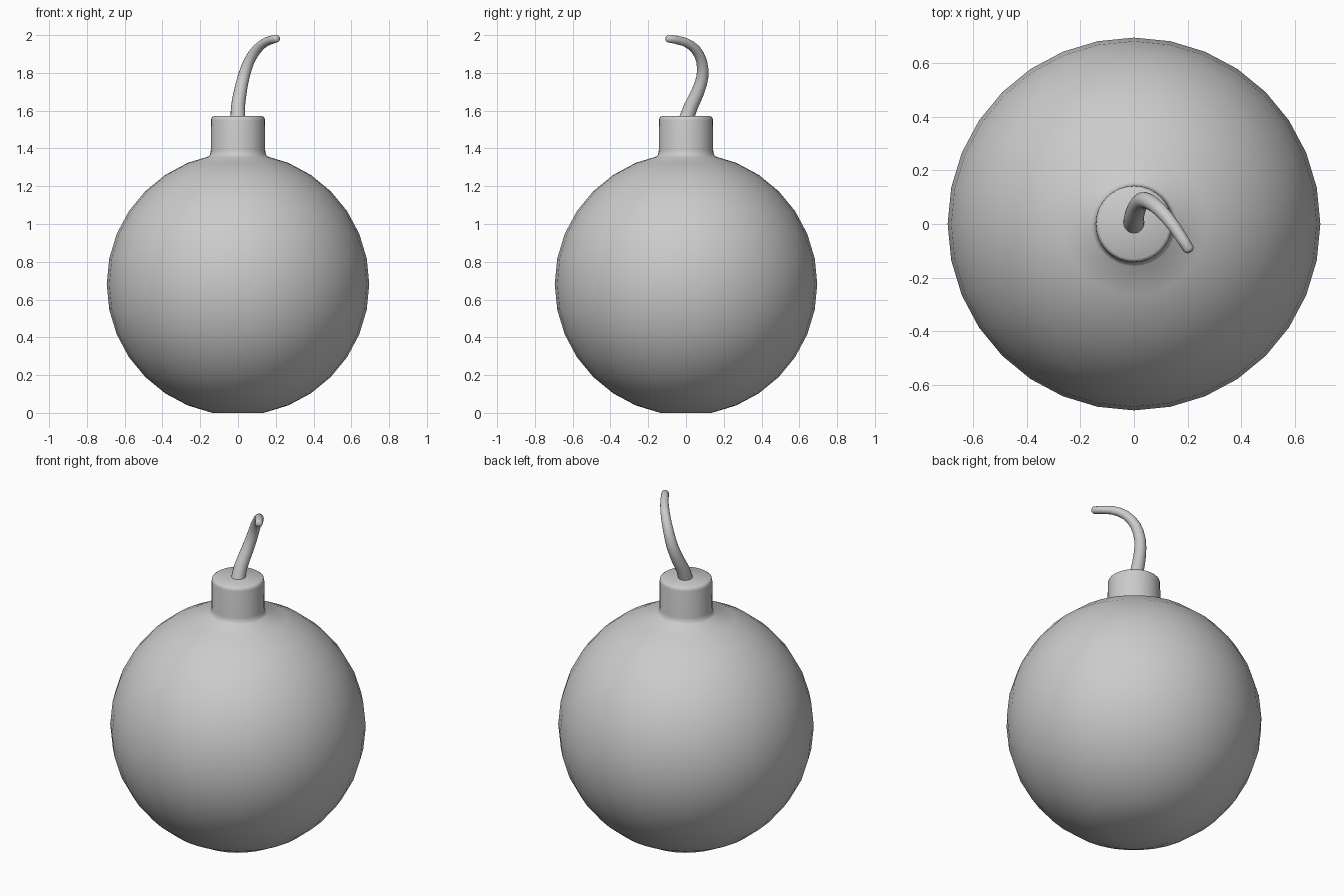
import bpy, bmesh, math
from mathutils import Vector

if "Cube" in bpy.data.objects:
    bpy.data.objects.remove(bpy.data.objects["Cube"])


def make_object(name, bm, angle):
    bmesh.ops.recalc_face_normals(bm, faces=bm.faces)
    mesh = bpy.data.meshes.new(name)
    bm.to_mesh(mesh)
    bm.free()
    ob = bpy.data.objects.new(name, mesh)
    bpy.context.collection.objects.link(ob)
    bpy.ops.object.select_all(action='DESELECT')
    ob.select_set(True)
    bpy.context.view_layer.objects.active = ob
    bpy.ops.object.shade_smooth_by_angle(angle=math.radians(angle))
    return ob


def skin(bm, rings, cap_start=True, cap_end=True):
    n = len(rings[0])
    loops = [[bm.verts.new(p) for p in ring] for ring in rings]
    for a, b in zip(loops, loops[1:]):
        for i in range(n):
            j = (i + 1) % n
            bm.faces.new((a[i], a[j], b[j], b[i]))
    if cap_start:
        bm.faces.new(loops[0][::-1])
    if cap_end:
        bm.faces.new(loops[-1])


def circle(r, z, n=32):
    return [(r * math.cos(2 * math.pi * i / n), r * math.sin(2 * math.pi * i / n), z)
            for i in range(n)]


# Round body: sphere truncated at its last rings, with collar running up out of it
R = 0.695
step = math.pi / 16
CZ = R * math.cos(step)
profile = [(R * math.sin(k * step), CZ - R * math.cos(k * step)) for k in range(1, 15)]
profile += [(0.158, 1.357), (0.148, 1.368), (0.144, 1.39), (0.143, 1.55),
            (0.140, 1.564), (0.130, 1.571)]
bm = bmesh.new()
skin(bm, [circle(r, z) for r, z in profile])
make_object("body_and_collar", bm, 60)

# Curved tapering fuse
path = [Vector(p) for p in (
    (0, 0, 1.55), (0.0, 0.025, 1.62), (0.012, 0.063, 1.70), (0.03, 0.087, 1.78),
    (0.058, 0.083, 1.86), (0.10, 0.05, 1.925), (0.15, -0.01, 1.965), (0.205, -0.095, 1.982))]
fine = []
for i in range(len(path) - 1):
    p0, p1, p2 = path[max(i - 1, 0)], path[i], path[i + 1]
    p3 = path[min(i + 2, len(path) - 1)]
    for t in (0, 0.5):
        fine.append(0.5 * (2 * p1 + (p2 - p0) * t + (2 * p0 - 5 * p1 + 4 * p2 - p3) * t ** 2
                           + (3 * p1 - p0 - 3 * p2 + p3) * t ** 3))
fine.append(path[-1])
end_dir = (fine[-1] - fine[-2]).normalized()
fine.append(fine[-1] + end_dir * 0.01)
last = len(fine) - 1
rings = []
side = Vector((1, 0, 0))
for i, p in enumerate(fine):
    d = (fine[min(i + 1, last)] - fine[max(i - 1, 0)]).normalized()
    side = (side - d * side.dot(d)).normalized()
    up = d.cross(side)
    r = 0.040 - 0.021 * i / last if i < last else 0.012
    rings.append([p + r * (math.cos(a) * side + math.sin(a) * up)
                  for a in (2 * math.pi * k / 16 for k in range(16))])
bm = bmesh.new()
skin(bm, rings)
make_object("fuse", bm, 60)
